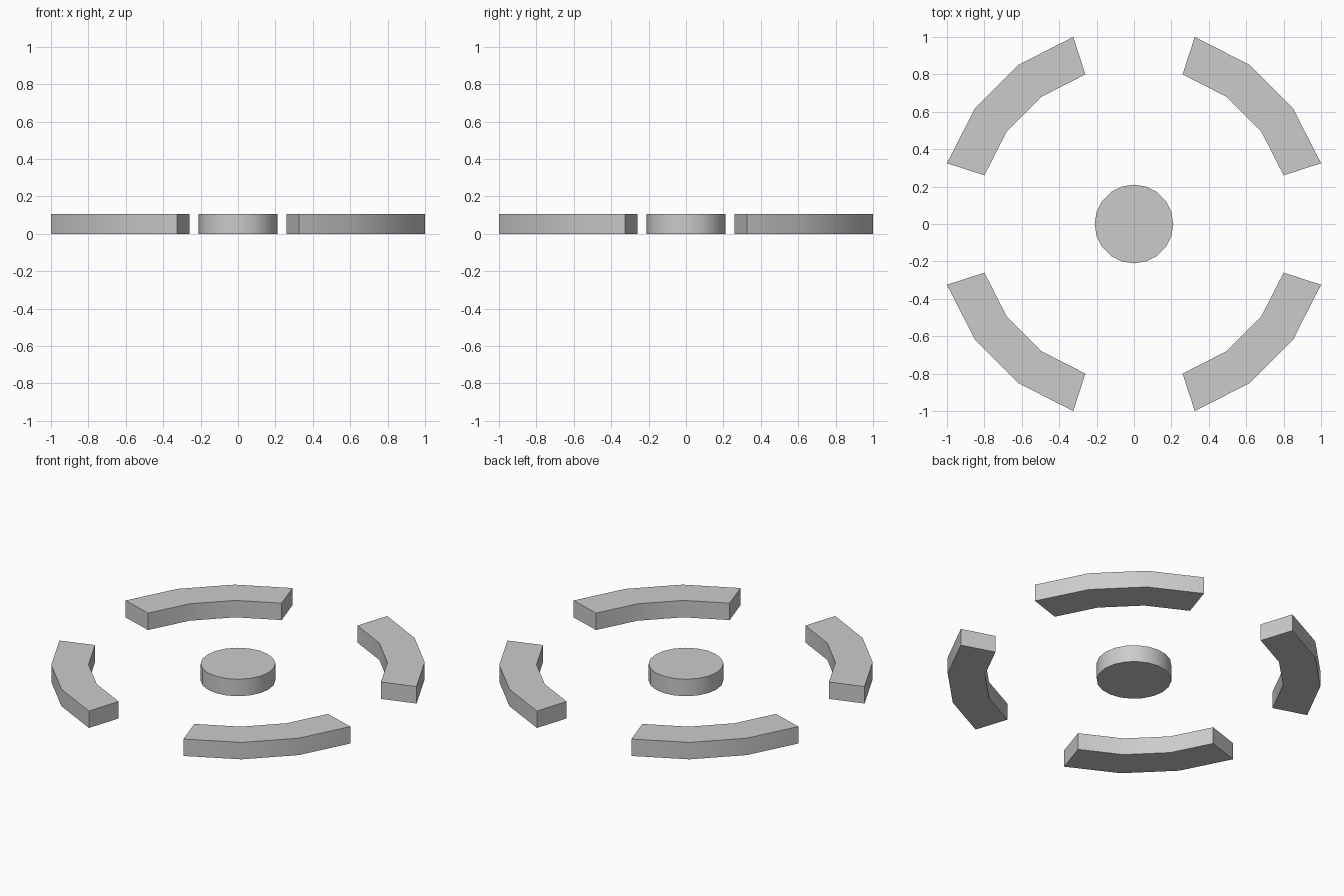
import bpy, bmesh, math

if "Cube" in bpy.data.objects:
    bpy.data.objects.remove(bpy.data.objects["Cube"])

R = 1 / math.cos(math.radians(18))  # outer ring radius (arc tips reach 1.0)
HEIGHT = 0.1 * R


def polar(radius, degrees):
    a = math.radians(degrees)
    return (radius * math.cos(a), radius * math.sin(a), 0)


def extruded(name, outline):
    """Extrude a flat outline up from the floor, smooth across shallow edges."""
    bm = bmesh.new()
    face = bm.faces.new([bm.verts.new(p) for p in outline])
    top = bmesh.ops.extrude_face_region(bm, geom=[face], use_keep_orig=True)["geom"]
    verts = [v for v in top if isinstance(v, bmesh.types.BMVert)]
    bmesh.ops.translate(bm, verts=verts, vec=(0, 0, HEIGHT))
    bmesh.ops.recalc_face_normals(bm, faces=bm.faces)
    mesh = bpy.data.meshes.new(name)
    bm.to_mesh(mesh)
    bm.free()
    obj = bpy.data.objects.new(name, mesh)
    bpy.context.collection.objects.link(obj)
    bpy.ops.object.select_all(action='DESELECT')
    obj.select_set(True)
    bpy.context.view_layer.objects.active = obj
    bpy.ops.object.shade_smooth_by_angle(angle=math.radians(30))


# central disc
extruded("center_disc", [polar(0.2 * R, 18 * i) for i in range(20)])

# four ring segments, one per quadrant
for q in range(4):
    angles = [90 * q + a for a in (18, 36, 54, 72)]
    outer = [polar(R, a) for a in angles]
    inner = [polar(0.8 * R, a) for a in reversed(angles)]
    extruded(f"ring_segment_{q + 1}", outer + inner)
